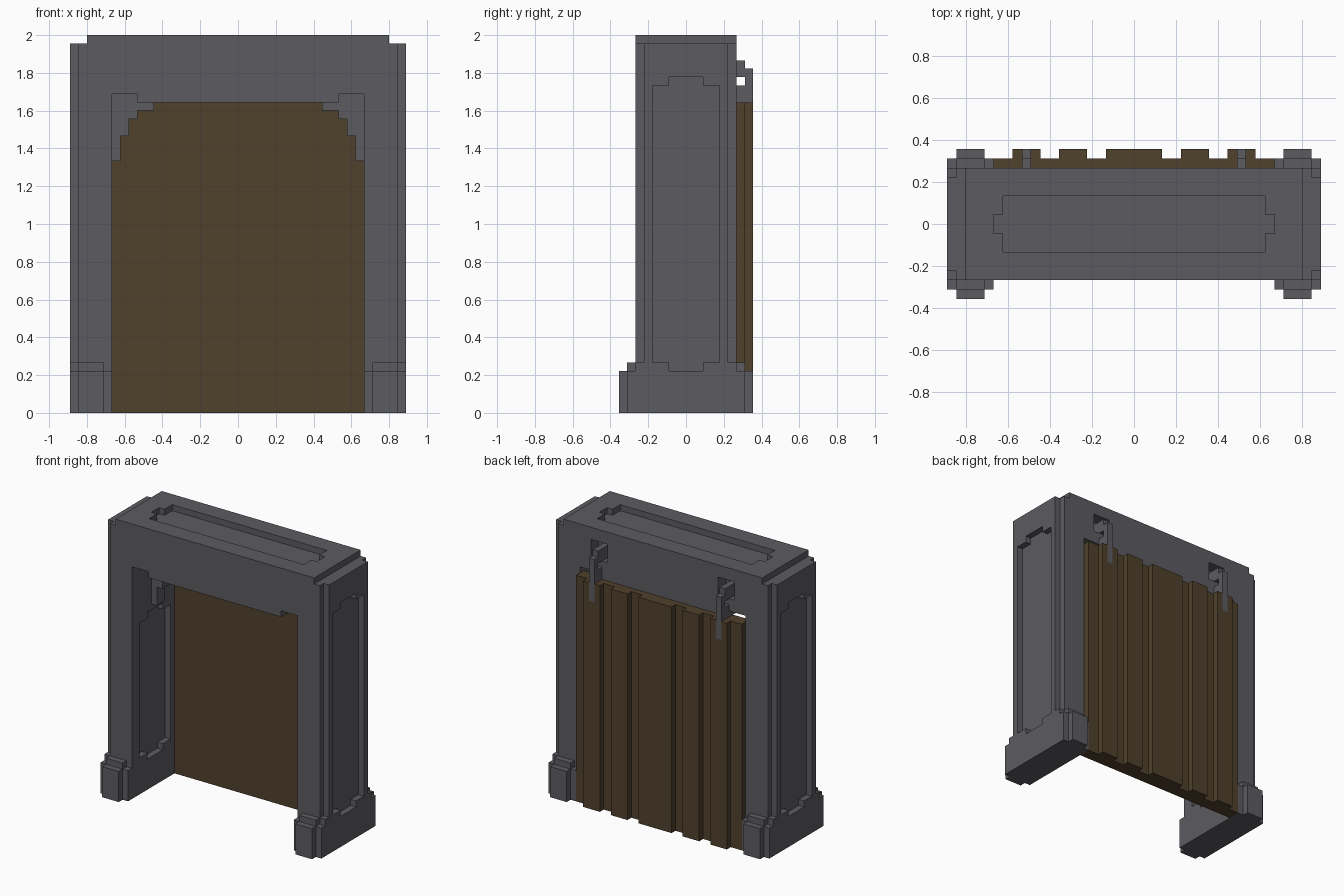
import bpy
import bmesh

if "Cube" in bpy.data.objects:
    bpy.data.objects.remove(bpy.data.objects["Cube"], do_unlink=True)

U = 2 / 45  # size of one block unit


def material(name, rgb):
    m = bpy.data.materials.new(name)
    m.use_nodes = True
    m.diffuse_color = (*rgb, 1)
    bsdf = m.node_tree.nodes["Principled BSDF"]
    bsdf.inputs["Base Color"].default_value = (*rgb, 1)
    bsdf.inputs["Roughness"].default_value = 0.9
    return m


STONE = material("grey stone", (0.107, 0.105, 0.118))
WOOD = material("brown wood", (0.080, 0.052, 0.025))


def blocks(name, mat, add, cut=(), mirror=(False, False)):
    """Watertight union of boxes minus cut boxes; each box is
    (x0, x1, y0, y1, z0, z1) in block units."""
    boxes = list(add) + list(cut)
    axes = [sorted({b[2 * a + s] for b in boxes for s in (0, 1)})
            for a in range(3)]

    def solid(cell):
        mid = []
        for a in range(3):
            if not 0 <= cell[a] < len(axes[a]) - 1:
                return False
            mid.append((axes[a][cell[a]] + axes[a][cell[a] + 1]) / 2)

        def inside(b):
            return all(b[2 * a] < mid[a] < b[2 * a + 1] for a in range(3))
        return any(map(inside, add)) and not any(map(inside, cut))

    bm = bmesh.new()
    verts = {}

    def vert(key):
        if key not in verts:
            verts[key] = bm.verts.new([axes[a][key[a]] * U for a in range(3)])
        return verts[key]

    nx, ny, nz = (len(a) - 1 for a in axes)
    for cell in ((i, j, k) for i in range(nx) for j in range(ny)
                 for k in range(nz)):
        if not solid(cell):
            continue
        for a in range(3):
            b, c = (a + 1) % 3, (a + 2) % 3
            for side in (0, 1):
                near = list(cell)
                near[a] += 1 if side else -1
                if solid(near):
                    continue
                ring = []
                for db, dc in ((0, 0), (1, 0), (1, 1), (0, 1)):
                    p = list(cell)
                    p[a] += side
                    p[b] += db
                    p[c] += dc
                    ring.append(vert(tuple(p)))
                bm.faces.new(ring if side else ring[::-1])
    mesh = bpy.data.meshes.new(name)
    bm.to_mesh(mesh)
    bm.free()
    mesh.materials.append(mat)
    ob = bpy.data.objects.new(name, mesh)
    bpy.context.collection.objects.link(ob)
    if any(mirror):
        mod = ob.modifiers.new("Mirror", "MIRROR")
        mod.use_axis = (mirror[0], mirror[1], False)
        mod.use_mirror_merge = False
    return ob


BOTH_SIDES = (True, False)
FOUR_CORNERS = (True, True)

# Pillars with notched outer corners and sunken panels outside and inside
blocks("pillars", STONE,
       [(15, 19, -6, 6, 0, 44), (19, 20, -5, 5, 0, 44)],
       [(19, 20, -4, 4, 6, 39), (19, 20, -2, 2, 5, 40),
        (15, 16, -4, 4, 6, 28), (15, 16, -2, 2, 5, 29)],
       BOTH_SIDES)

# Lintel with notched lower corners and two hook sockets in the back
sockets = [(s - 1.5, s + 1.5, 4, 6, 40, 43) for s in (-11.5, 11.5)]
blocks("lintel", STONE,
       [(-15, 15, -6, 6, 37, 44)],
       [(12, 15, -6, 6, 37, 38), (-15, -12, -6, 6, 37, 38)] + sockets)

# Cap slab with a sunken panel
blocks("cap_slab", STONE,
       [(-18, 18, -6, 6, 44, 45)],
       [(-14, 14, -3, 3, 44, 45), (-15, 15, -1, 1, 44, 45)])

# Stepped feet wrapping the four pillar corners
blocks("feet", STONE,
       [(15, 20, 6, 7, 0, 5), (16, 19, 6, 7, 0, 6),
        (16, 19, 7, 8, 0, 5), (19, 20, 5, 6, 0, 6)],
       mirror=FOUR_CORNERS)

# Stepped arch brackets under the lintel
blocks("arch_brackets", STONE,
       [(14, 15, -1, 1, 30, 38), (13, 14, -1, 1, 33, 38),
        (12, 13, -1, 1, 35, 38), (10, 12, -1, 1, 36, 37)],
       mirror=BOTH_SIDES)

# Door: backing board set into the opening plus raised planks,
# slotted for the hooks
planks = [(-13, -10), (-8, -5), (-3, 3), (5, 8), (10, 13)]
blocks("door", WOOD,
       [(-15, 15, 5, 7, 0, 37)] + [(a, b, 7, 8, 0, 37) for a, b in planks],
       [(-12, -11, 7, 8, 34, 37), (11, 12, 7, 8, 34, 37)])

# Hooks that hang the door from the lintel
blocks("door_hooks", STONE,
       [(11, 12, 4, 7, 40, 42), (11, 12, 7, 8, 34, 41),
        (11, 12, 6, 7, 37, 39)],
       mirror=BOTH_SIDES)
